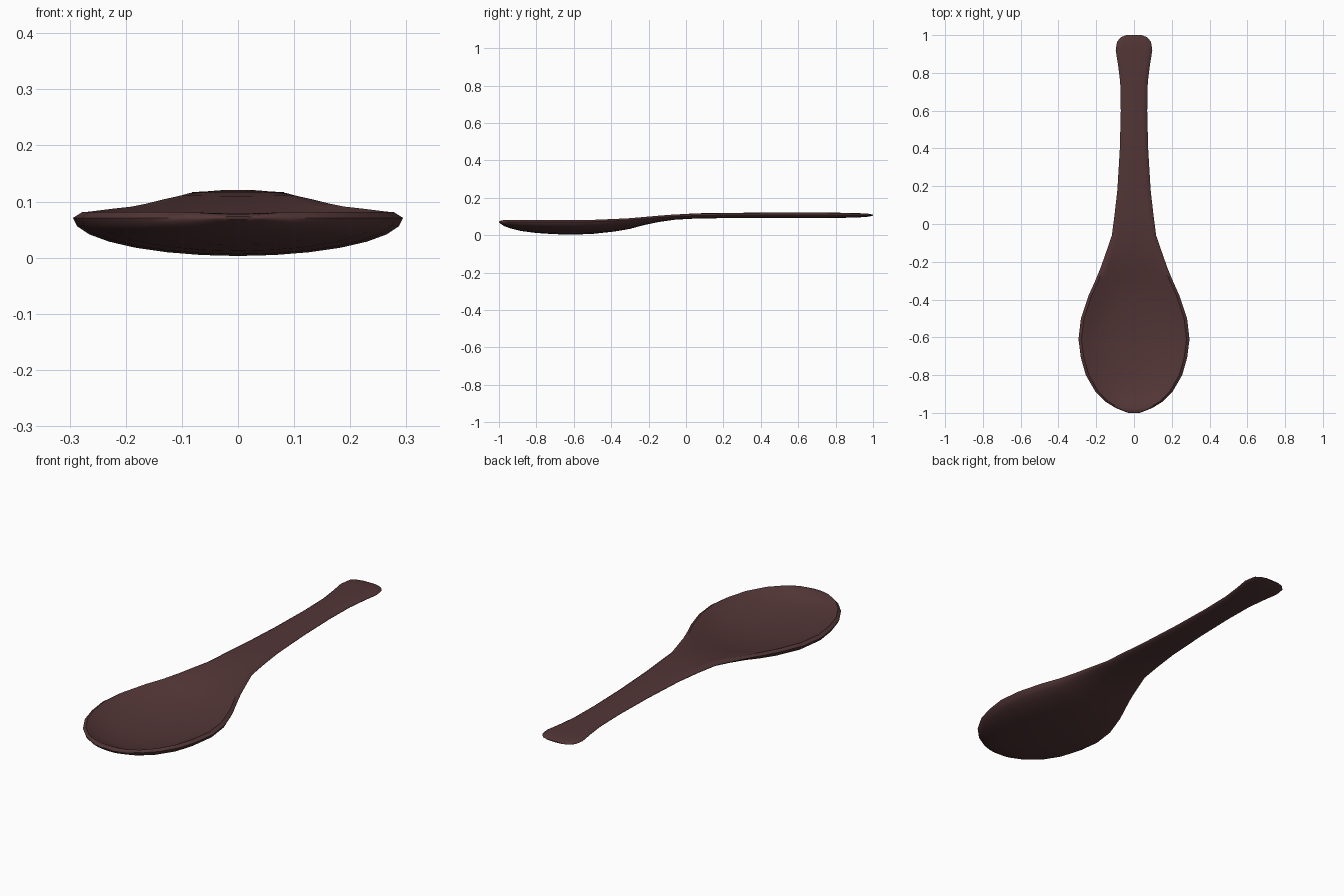
import bpy, bmesh, math

# Stations along the spoon: y, half width, edge z, underside z, upper centre z
STATIONS = [
    (-0.995, 0.045, 0.071, 0.064, 0.077),
    (-0.975, 0.095, 0.071, 0.050, 0.079),
    (-0.940, 0.152, 0.071, 0.037, 0.060),
    (-0.885, 0.206, 0.071, 0.023, 0.044),
    (-0.800, 0.255, 0.071, 0.012, 0.033),
    (-0.710, 0.281, 0.071, 0.006, 0.028),
    (-0.610, 0.294, 0.071, 0.003, 0.026),
    (-0.500, 0.281, 0.072, 0.007, 0.032),
    (-0.380, 0.241, 0.077, 0.020, 0.048),
    (-0.300, 0.205, 0.081, 0.034, 0.064),
    (-0.230, 0.176, 0.087, 0.053, 0.082),
    (-0.150, 0.148, 0.094, 0.070, 0.097),
    (-0.060, 0.117, 0.101, 0.083, 0.110),
    (0.050, 0.103, 0.105, 0.089, 0.117),
    (0.180, 0.088, 0.107, 0.091, 0.119),
    (0.400, 0.075, 0.107, 0.092, 0.121),
    (0.600, 0.070, 0.107, 0.092, 0.121),
    (0.750, 0.073, 0.107, 0.092, 0.121),
    (0.840, 0.084, 0.107, 0.093, 0.120),
    (0.920, 0.097, 0.107, 0.095, 0.118),
    (0.965, 0.090, 0.107, 0.098, 0.116),
    (0.990, 0.068, 0.107, 0.102, 0.112),
]
N = 7


def section(y, w, ze, zb, zc):
    """Closed cross-section: upper surface with lip, then rounded underside."""
    inset = min(0.016, 0.2 * w)
    r, zr = w - inset, ze + 0.010
    if y < -0.99 or y > 0.98:
        zr = ze + 0.004
    pts = [(w, y, ze)]
    for i in range(-N, N + 1):
        u = -i / N
        pts.append((r * u, y, zc + (zr - zc) * abs(u) ** 2.4))
    pts.append((-w, y, ze))
    for i in range(1, 2 * N):
        a = math.pi * i / (2 * N)
        pts.append((-w * math.cos(a), y, ze - (ze - zb) * math.sin(a)))
    return pts


# Bowl and handle as one loft
bm = bmesh.new()
rings = [[bm.verts.new(p) for p in section(*s)] for s in STATIONS]
n = len(rings[0])
for a, b in zip(rings, rings[1:]):
    for i in range(n):
        j = (i + 1) % n
        bm.faces.new((a[i], a[j], b[j], b[i]))

# Blunt rounded tips
for ring, y, z, half in ((rings[0], -1.0, 0.071, 0.03), (rings[-1], 1.0, 0.107, 0.04)):
    w = max(v.co.x for v in ring)
    zm = z
    tip = [bm.verts.new((v.co.x * half / w, y, zm + (v.co.z - zm) * 0.4)) for v in ring]
    for i in range(n):
        j = (i + 1) % n
        bm.faces.new((ring[i], ring[j], tip[j], tip[i]))
    bm.faces.new(tip)
bmesh.ops.recalc_face_normals(bm, faces=bm.faces[:])

mesh = bpy.data.meshes.new("spoon")
bm.to_mesh(mesh)
bm.free()
spoon = bpy.data.objects.new("spoon", mesh)
bpy.context.collection.objects.link(spoon)

# Dark wood colour
wood = bpy.data.materials.new("dark brown wood")
wood.diffuse_color = (0.085, 0.036, 0.037, 1)
mesh.materials.append(wood)

bpy.context.view_layer.objects.active = spoon
spoon.select_set(True)
bpy.ops.object.shade_smooth_by_angle(angle=math.radians(50))
